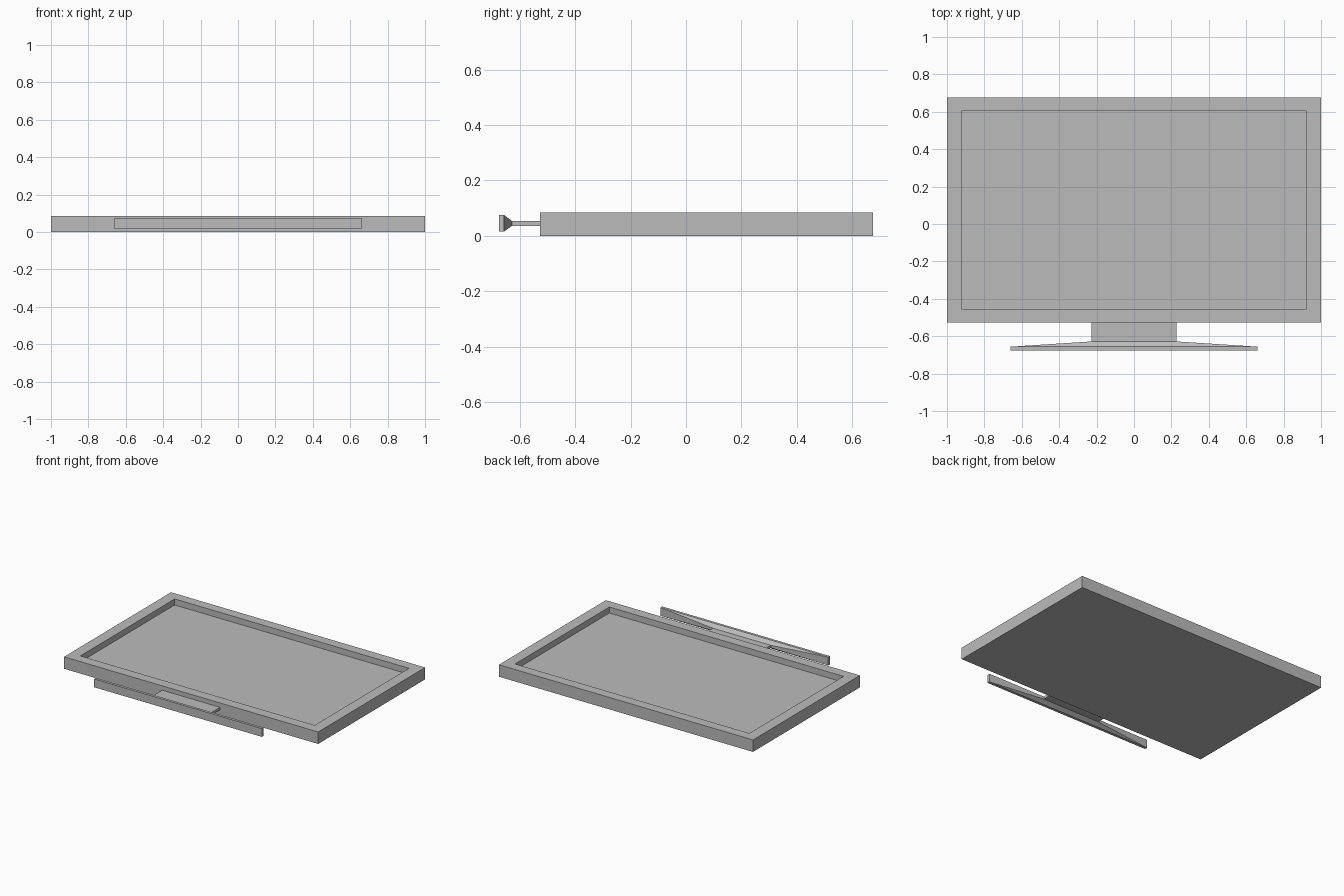
import bpy
import bmesh
from mathutils import Vector

default_cube = bpy.data.objects.get("Cube")
if default_cube:
    bpy.data.objects.remove(default_cube, do_unlink=True)

# Single plain grey for the whole model
GREY = (0.5, 0.5, 0.5, 1.0)
grey = bpy.data.materials.new("plain_grey")
grey.use_nodes = True
grey.diffuse_color = GREY
grey.node_tree.nodes["Principled BSDF"].inputs["Base Color"].default_value = GREY


def make_box(bm, low, high):
    """Add a box spanning two opposite corners and return its vertices."""
    low, high = Vector(low), Vector(high)
    verts = bmesh.ops.create_cube(bm, size=1)["verts"]
    for v in verts:
        v.co = (low + high) / 2 + v.co * (high - low)
    return verts


def finish(name, bm):
    bmesh.ops.recalc_face_normals(bm, faces=bm.faces)
    mesh = bpy.data.meshes.new(name)
    bm.to_mesh(mesh)
    bm.free()
    mesh.materials.append(grey)
    obj = bpy.data.objects.new(name, mesh)
    bpy.context.collection.objects.link(obj)
    return obj


# Screen housing: a slab whose top is inset and pushed down to form the screen
FRAME_FRONT, FRAME_BACK, FRAME_TOP = -0.527, 0.675, 0.085
RECESS_X, RECESS_FRONT, RECESS_BACK, RECESS_DEPTH = 0.922, -0.455, 0.605, 0.043
bm = bmesh.new()
make_box(bm, (-1, FRAME_FRONT, 0), (1, FRAME_BACK, FRAME_TOP))
top = max(bm.faces, key=lambda f: f.calc_center_median().z)
bmesh.ops.inset_region(bm, faces=[top], thickness=0.05)
middle = (FRAME_FRONT + FRAME_BACK) / 2
for v in top.verts:
    v.co.x = RECESS_X if v.co.x > 0 else -RECESS_X
    v.co.y = RECESS_BACK if v.co.y > middle else RECESS_FRONT
floor = bmesh.ops.extrude_discrete_faces(bm, faces=[top])["faces"][0]
for v in floor.verts:
    v.co.z -= RECESS_DEPTH
finish("screen_housing", bm)

# Neck: flat strip joining the housing to the foot
NECK_X, NECK_LOW, NECK_HIGH, NECK_END = 0.228, 0.036, 0.054, -0.628
bm = bmesh.new()
make_box(bm, (-NECK_X, NECK_END, NECK_LOW), (NECK_X, FRAME_FRONT, NECK_HIGH))
finish("stand_neck", bm)

# Foot: thin plate with its inner face drawn in to the neck's section
FOOT_X, FOOT_LOW, FOOT_HIGH = 0.66, 0.016, 0.075
bm = bmesh.new()
make_box(bm, (-FOOT_X, -0.675, FOOT_LOW), (FOOT_X, -0.656, FOOT_HIGH))
inner = max(bm.faces, key=lambda f: f.calc_center_median().y)
taper = bmesh.ops.extrude_discrete_faces(bm, faces=[inner])["faces"][0]
for v in taper.verts:
    v.co.x = NECK_X if v.co.x > 0 else -NECK_X
    v.co.y = NECK_END
    v.co.z = NECK_HIGH if v.co.z > 0.045 else NECK_LOW
finish("stand_foot", bm)
